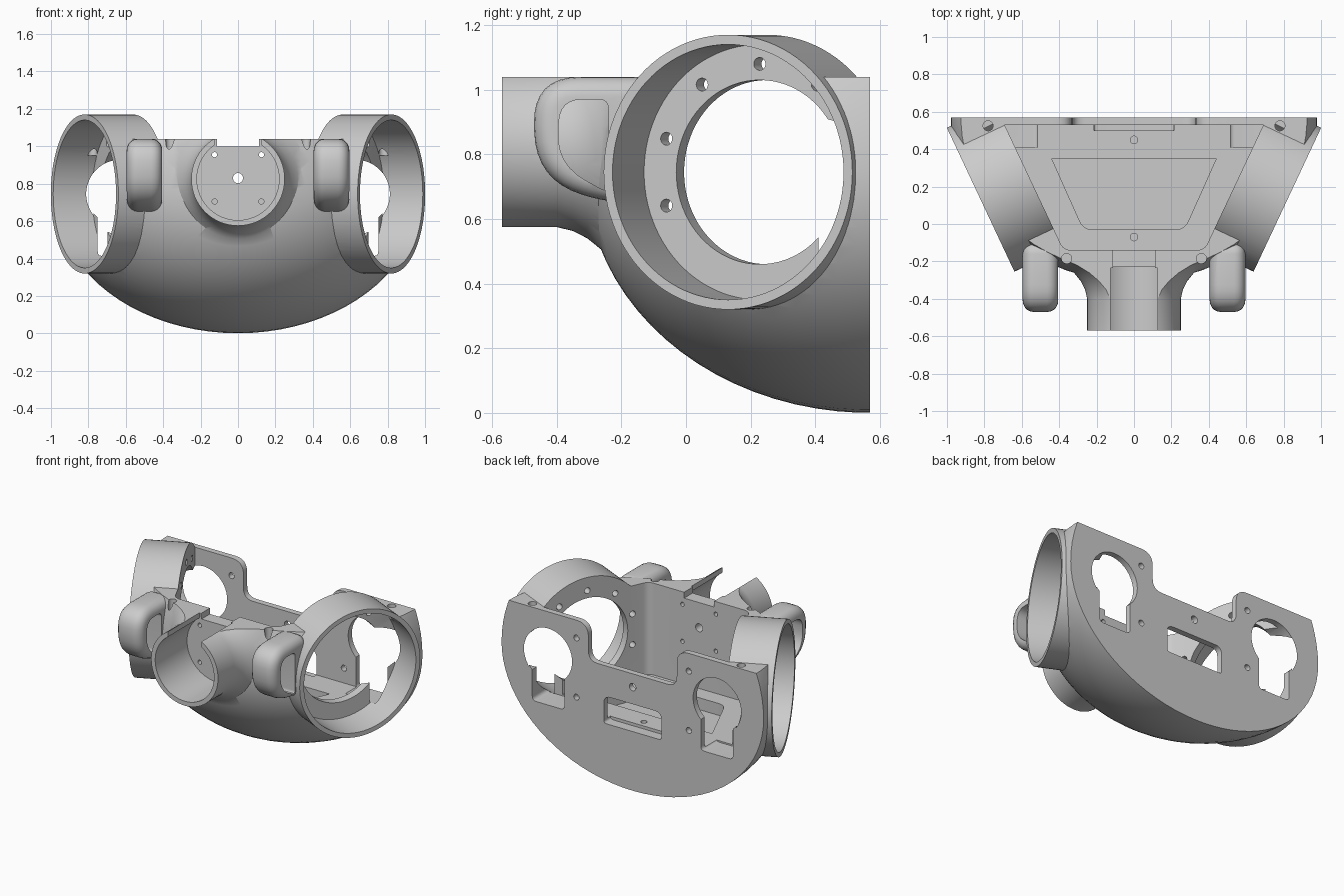
import bpy, bmesh
from math import pi, sin, cos, radians
from mathutils import Vector, Matrix

if "Cube" in bpy.data.objects:
    bpy.data.objects.remove(bpy.data.objects["Cube"])


def new_obj(name, bm):
    bmesh.ops.recalc_face_normals(bm, faces=bm.faces)
    me = bpy.data.meshes.new(name)
    bm.to_mesh(me)
    bm.free()
    ob = bpy.data.objects.new(name, me)
    bpy.context.collection.objects.link(ob)
    return ob


def cyl(name, start, direction, r, length, seg=24):
    """Cylinder running from start along direction."""
    bm = bmesh.new()
    d = Vector(direction).normalized()
    m = Matrix.Translation(Vector(start) + d * length / 2) @ d.to_track_quat('Z', 'Y').to_matrix().to_4x4()
    bmesh.ops.create_cone(bm, cap_ends=True, segments=seg, radius1=r, radius2=r, depth=length, matrix=m)
    return new_obj(name, bm)


def prism(name, pts, axis, a, b):
    """Extrude a 2D outline along axis from a to b."""
    place = {'x': lambda p, t: (t, p[0], p[1]),
             'y': lambda p, t: (p[0], t, p[1]),
             'z': lambda p, t: (p[0], p[1], t)}[axis]
    bm = bmesh.new()
    f = bm.faces.new([bm.verts.new(place(p, a)) for p in pts])
    ext = bmesh.ops.extrude_face_region(bm, geom=[f])['geom']
    shift = Vector(place((0, 0), b - a))
    bmesh.ops.translate(bm, vec=shift, verts=[v for v in ext if isinstance(v, bmesh.types.BMVert)])
    return new_obj(name, bm)


def rect(x0, x1, y0, y1):
    return [(x0, y0), (x1, y0), (x1, y1), (x0, y1)]


def rounded(pts, radii, n=6):
    """Round the corners of an outline with quadratic arcs."""
    out = []
    for i, p in enumerate(pts):
        p, r = Vector(p), radii[i]
        if r == 0:
            out.append(tuple(p))
            continue
        u = p + (Vector(pts[i - 1]) - p).normalized() * r
        w = p + (Vector(pts[(i + 1) % len(pts)]) - p).normalized() * r
        for k in range(n + 1):
            t = k / n
            out.append(tuple(u * (1 - t) ** 2 + p * (2 * t * (1 - t)) + w * t * t))
    return out


def apply_mods(ob):
    dg = bpy.context.evaluated_depsgraph_get()
    me = bpy.data.meshes.new_from_object(ob.evaluated_get(dg))
    ob.modifiers.clear()
    ob.data = me


def combine(ob, other, op):
    m = ob.modifiers.new('bool', 'BOOLEAN')
    m.operation, m.solver, m.object = op, 'EXACT', other
    apply_mods(ob)
    bpy.data.objects.remove(other)


# bowl-shaped body: half ellipsoid with its pole facing forward
bm = bmesh.new()
bmesh.ops.create_uvsphere(bm, u_segments=80, v_segments=41, radius=1,
                          matrix=Matrix.Rotation(pi / 2, 4, 'X'))
for v in bm.verts:
    v.co = (v.co.x * .98, .57 + v.co.y * .88, .745 + v.co.z * (.745 if v.co.z < 0 else .9))
body = new_obj("housing_body", bm)

# front cup flaring into the body
profile = [(.25, -.57), (.25, -.40), (.262, -.35), (.285, -.305), (.32, -.262), (.37, -.222), (.44, -.185), (.44, -.15)]
bm = bmesh.new()
N = 64
rings = [[bm.verts.new((r * cos(2 * pi * k / N), y, .825 + r * sin(2 * pi * k / N))) for k in range(N)]
         for r, y in profile]
for a, b in zip(rings, rings[1:]):
    for k in range(N):
        bm.faces.new((a[k], a[(k + 1) % N], b[(k + 1) % N], b[k]))
bm.faces.new(rings[0])
bm.faces.new(rings[-1])
combine(body, new_obj("cup_solid", bm), 'UNION')

# flat top
combine(body, prism("top_cut", rect(-2, 2, -2, 2), 'z', 1.04, 3), 'DIFFERENCE')


def frame(s):
    n = Vector((s * .905, -.425, 0)).normalized()
    t = Vector((s * .425, .905, 0)).normalized()
    return n, t, Vector((s * .82, .13, .745))


# angled side rings and front handles
for s in (-1, 1):
    n, t, c = frame(s)
    p = c - n * .012
    q = [p - t * 3, p + t * 3, p + t * 3 + n * 2, p - t * 3 + n * 2]
    combine(body, prism("face_cut", [(v.x, v.y) for v in q], 'z', -1, 3), 'DIFFERENCE')
for s in (-1, 1):
    n, t, c = frame(s)
    combine(body, cyl("ring_solid", c, -n, .425, .29, 96), 'UNION')
    outer = rounded([(-.10, 1.04), (-.475, 1.04), (-.465, .72), (-.24, .65), (-.10, .65)],
                    [0, .15, .15, .08, 0], 8)
    h = prism("handle", outer, 'x', s * .5 - .095, s * .5 + .095)
    m = h.modifiers.new('bevel', 'BEVEL')
    m.width, m.segments, m.limit_method, m.angle_limit = .06, 5, 'ANGLE', radians(50)
    apply_mods(h)
    hole = rounded([(-.24, .97), (-.39, .97), (-.40, .77), (-.24, .68)], [.03, .07, .10, .03])
    combine(h, prism("handle_hole", hole, 'x', s * .5 - .2, s * .5 + .2), 'DIFFERENCE')
    combine(body, h, 'UNION')

# flat back
cuts = [prism("back_cut", rect(-2, 2, .57, 3), 'z', -1, 3)]

# inner chamber, floor pocket and floor holes
cuts.append(prism("chamber", rounded([(-.376, -.14), (.376, -.14), (.692, .53), (-.692, .53)],
                                     [.04, .04, 0, 0]), 'z', .42, 1.4))
cuts.append(prism("pocket", rounded([(-.27, -.03), (.27, -.03), (.44, .35), (-.44, .35)],
                                    [.05, .05, 0, 0]), 'z', .34, .5))
for y in (-.07, .45):
    cuts.append(cyl("floor_hole", (0, y, .36), (0, 0, 1), .02, .1))

# cup bore, its open top and the screw holes
cuts.append(cyl("bore", (0, -.7, .825), (0, 1, 0), .22, .47, 64))
cuts.append(prism("bore_opening", rect(-.125, .125, .96, 1.2), 'y', -.7, -.235))
cuts.append(prism("wall_notch", rect(-.112, .112, 1.0, 1.2), 'y', -.3, -.1))
cuts.append(cyl("shaft_hole", (0, -.3, .83), (0, 1, 0), .027, .25))
for x in (-.125, .125):
    for z in (.705, .955):
        cuts.append(cyl("cup_screw", (x, -.3, z), (0, 1, 0), .014, .25, 16))

# back plate: stepped notch, window and centre screw
cuts.append(prism("plate_notch", rounded([(-.5, 1.2), (-.5, 1.04), (-.33, 1.04), (-.33, .79),
                                          (.33, .79), (.33, 1.04), (.5, 1.04), (.5, 1.2)],
                                         [0, 0, .09, .07, .07, .09, 0, 0]), 'y', .5, .62))
cuts.append(prism("window", rounded(rect(-.215, .215, .40, .585), [.02, .02, .05, .05]), 'y', .5, .62))
cuts.append(cyl("plate_screw", (0, .5, .70), (0, 1, 0), .025, .12))

for s in (-1, 1):
    n, t, c = frame(s)
    # ring recess, flange opening and bolt circle
    cuts.append(cyl("recess", c + n * .1, -n, .395, .33, 96))
    cuts.append(cyl("flange_hole", c - n * .1, -n, .285, .22, 80))
    for a in (-36, 0, 36, 72, 108):
        a = radians(a)
        p = c - n * .2 - t * (.335 * sin(a)) + Vector((0, 0, .335 * cos(a)))
        cuts.append(cyl("bolt_hole", p, -n, .02, .12, 20))
    # keyhole openings and screws in the back plate
    cuts.append(cyl("plate_hole", (s * .63, .40, .75), (0, 1, 0), .178, .22, 48))
    x0, x1 = sorted((s * .51, s * .75))
    cuts.append(prism("plate_slot", rounded(rect(x0, x1, .41, .7), [.03, .03, 0, 0]), 'y', .41, .63))
    for z in (.52, .92):
        cuts.append(cyl("plate_screw", (s * .42, .5, z), (0, 1, 0), .02, .12))
    # screw sockets in the top rim
    for x, y in ((.36, -.185), (.78, .525)):
        cuts.append(cyl("rim_screw", (s * x, y, .95), (0, 0, 1), .027, .12))

for cutter in cuts:
    combine(body, cutter, 'DIFFERENCE')

bpy.context.view_layer.objects.active = body
body.select_set(True)
bpy.ops.object.shade_smooth_by_angle(angle=radians(30))
